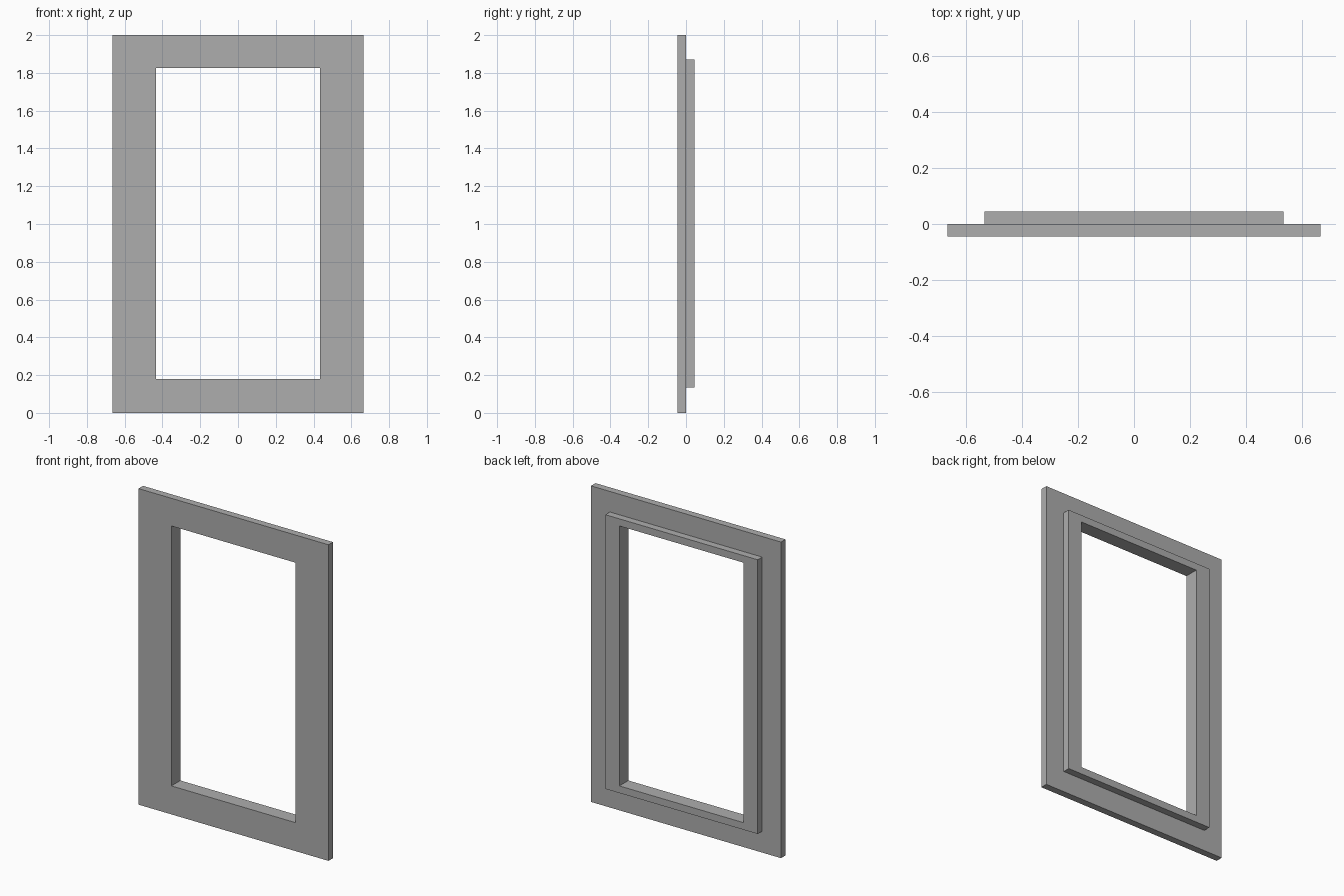
import bpy
import bmesh

cube = bpy.data.objects.get("Cube")
if cube:
    bpy.data.objects.remove(cube, do_unlink=True)

GREY = (0.42, 0.42, 0.42, 1)
grey = bpy.data.materials.new("plain grey")
grey.use_nodes = True
grey.diffuse_color = GREY
grey.node_tree.nodes["Principled BSDF"].inputs["Base Color"].default_value = GREY

# Half width, bottom and top of the shared opening
OPENING = (0.435, 0.18, 1.825)


def frame(name, outer, y_front, y_back):
    """Rectangular ring around the opening, extruded from y_front to y_back."""
    bm = bmesh.new()

    def loop(rect):
        half, low, high = rect
        corners = [(-half, low), (half, low), (half, high), (-half, high)]
        return [bm.verts.new((x, y_front, z)) for x, z in corners]

    rim, hole = loop(outer), loop(OPENING)
    for i in range(4):
        j = (i + 1) % 4
        bm.faces.new((rim[i], rim[j], hole[j], hole[i]))
    ring = bmesh.ops.extrude_face_region(bm, geom=bm.faces[:], use_keep_orig=True)
    moved = [v for v in ring["geom"] if isinstance(v, bmesh.types.BMVert)]
    bmesh.ops.translate(bm, verts=moved, vec=(0, y_back - y_front, 0))
    bmesh.ops.recalc_face_normals(bm, faces=bm.faces[:])

    mesh = bpy.data.meshes.new(name)
    bm.to_mesh(mesh)
    bm.free()
    mesh.materials.append(grey)
    obj = bpy.data.objects.new(name, mesh)
    bpy.context.collection.objects.link(obj)
    return obj


# Wide face plate in front, narrower raised lip behind
frame("front_frame", (0.665, 0, 2), -0.045, 0)
frame("back_lip", (0.533, 0.135, 1.87), 0, 0.045)
